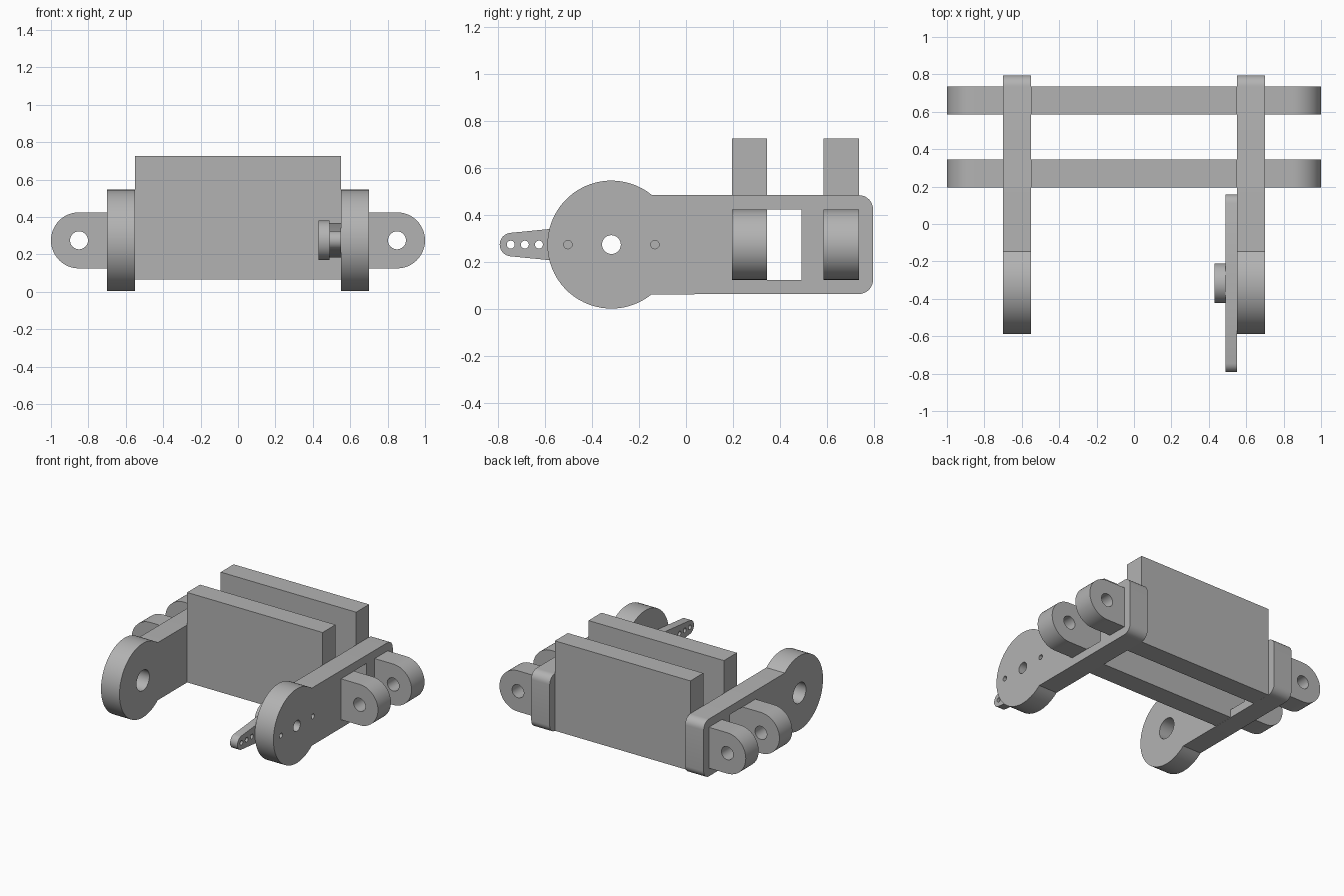
import bpy, bmesh
from math import cos, sin, radians
from mathutils import Matrix

cube = bpy.data.objects.get("Cube")
if cube:
    bpy.data.objects.remove(cube, do_unlink=True)

grey = bpy.data.materials.new("plain grey")
grey.use_nodes = True
COLOUR = (0.45, 0.45, 0.45, 1)
grey.diffuse_color = COLOUR
grey.node_tree.nodes["Principled BSDF"].inputs["Base Color"].default_value = COLOUR

MID = 0.275       # height of the common centre line
PIVOT = -0.317    # y of the wheel pivot


def arc(u, v, r, start, end, steps):
    angles = [radians(start + (end - start) * i / steps) for i in range(steps + 1)]
    return [(u + r * cos(a), v + r * sin(a)) for a in angles]


def circle(u, v, r, steps=32):
    return arc(u, v, r, 0, 360, steps)[:-1]


def rect(u0, u1, v0, v1):
    return [(u0, v0), (u1, v0), (u1, v1), (u0, v1)]


def extrude(name, loops, axis, low, high):
    """Fill an outline with holes and extrude it along the x or y axis."""
    curve = bpy.data.curves.new(name, "CURVE")
    curve.dimensions = "2D"
    curve.fill_mode = "BOTH"
    curve.extrude = (high - low) / 2
    for loop in loops:
        spline = curve.splines.new("POLY")
        spline.points.add(len(loop) - 1)
        for point, (u, v) in zip(spline.points, loop):
            point.co = (u, v, 0, 1)
        spline.use_cyclic_u = True
    temp = bpy.data.objects.new(name + "_profile", curve)
    bpy.context.collection.objects.link(temp)
    bpy.context.view_layer.update()
    graph = bpy.context.evaluated_depsgraph_get()
    mesh = bpy.data.meshes.new_from_object(temp.evaluated_get(graph))
    bpy.data.objects.remove(temp, do_unlink=True)

    mid = (low + high) / 2
    if axis == "x":
        turn = Matrix(((0, 0, 1, mid), (1, 0, 0, 0), (0, 1, 0, 0), (0, 0, 0, 1)))
    else:
        turn = Matrix(((1, 0, 0, 0), (0, 0, -1, mid), (0, 1, 0, 0), (0, 0, 0, 1)))
    mesh.transform(turn)
    bm = bmesh.new()
    bm.from_mesh(mesh)
    bmesh.ops.remove_doubles(bm, verts=bm.verts, dist=0.0001)
    bmesh.ops.recalc_face_normals(bm, faces=bm.faces)
    bm.to_mesh(mesh)
    bm.free()

    mesh.name = name
    mesh.materials.clear()
    mesh.materials.append(grey)
    obj = bpy.data.objects.new(name, mesh)
    bpy.context.collection.objects.link(obj)
    bpy.ops.object.select_all(action="DESELECT")
    obj.select_set(True)
    bpy.context.view_layer.objects.active = obj
    bpy.ops.object.shade_smooth_by_angle(angle=radians(30))
    return obj


# Side plates: round head, long arm with rounded corners, slots for the bars
plate = arc(PIVOT, MID, 0.272, 51, 309, 48)
plate += arc(0.735, 0.125, 0.06, -90, 0, 8)
plate += arc(0.735, 0.425, 0.06, 0, 90, 8)
slots = [rect(0.195, 0.49, 0.125, 0.425), rect(0.585, 0.735, 0.125, 0.425)]
screws = [circle(PIVOT + d, MID, 0.018, 16) for d in (-0.185, 0.185)]
extrude("right_side_plate", [plate, circle(PIVOT, MID, 0.075)] + slots, "x", -0.7, -0.55)
extrude("left_side_plate", [plate, circle(PIVOT, MID, 0.04)] + slots + screws, "x", 0.55, 0.7)

# Cross bars: tall wall with a rounded, drilled tab at each end
left_end = [(0.55, 0.065), (0.55, 0.125)] + arc(0.85, MID, 0.15, -90, 90, 24)
left_end += [(0.55, 0.425), (0.55, 0.725)]
bar = left_end + [(-x, z) for x, z in reversed(left_end)]
eyes = [circle(x, MID, 0.048) for x in (-0.85, 0.85)]
for name, y in (("front_cross_bar", 0.195), ("back_cross_bar", 0.585)):
    extrude(name, [bar] + eyes, "y", y, y + 0.15)

# Servo horn: tapered two-ended arm with small holes, and its hub
ARM = 0.425
horn = arc(PIVOT + ARM, MID, 0.05, -85, 85, 12) + [(PIVOT, MID + 0.092)]
horn += arc(PIVOT - ARM, MID, 0.05, 95, 265, 12) + [(PIVOT, MID - 0.092)]
holes = [circle(PIVOT + s * d, MID, 0.017, 16) for s in (-1, 1) for d in (0.308, 0.368, 0.428)]
bore = circle(PIVOT, MID, 0.04)
extrude("servo_horn", [horn, bore] + holes, "x", 0.49, 0.55)
extrude("servo_hub", [circle(PIVOT, MID, 0.106, 40), bore], "x", 0.43, 0.49)
